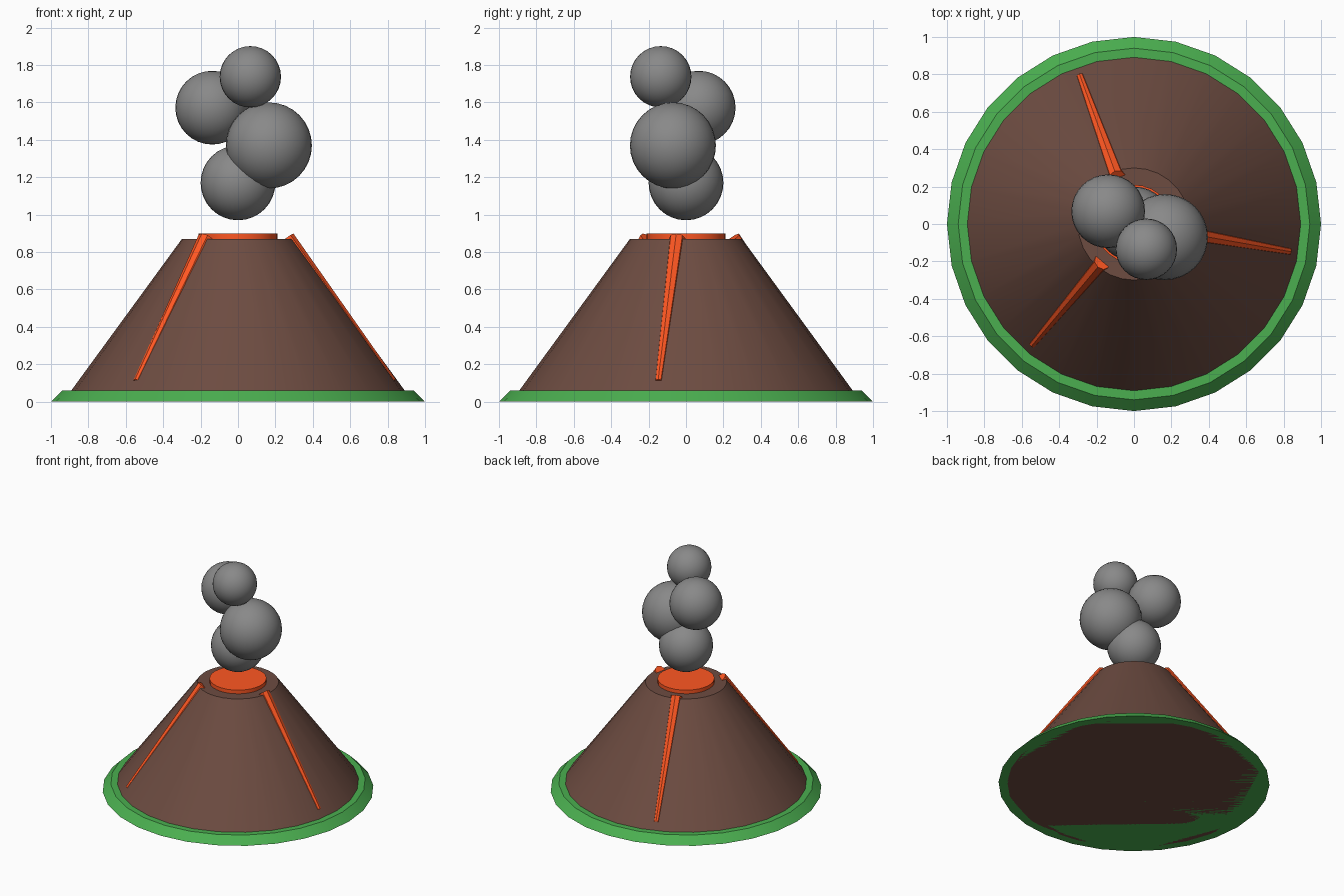
import bpy, math
from mathutils import Vector

if "Cube" in bpy.data.objects:
    bpy.data.objects.remove(bpy.data.objects["Cube"])


def material(name, r, g, b):
    m = bpy.data.materials.new(name)
    m.diffuse_color = (r, g, b, 1)
    m.use_nodes = True
    m.node_tree.nodes["Principled BSDF"].inputs["Base Color"].default_value = m.diffuse_color
    return m


GREEN = material("grass", 0.07, 0.43, 0.08)
BROWN = material("rock", 0.153, 0.072, 0.053)
ORANGE = material("lava", 1.0, 0.095, 0.016)
GREY = material("smoke", 0.25, 0.25, 0.25)


def finish(name, mat, angle):
    ob = bpy.context.object
    ob.name = name
    ob.data.materials.append(mat)
    if angle:
        bpy.ops.object.shade_smooth_by_angle(angle=math.radians(angle))
    return ob


def frustum(name, mat, start, end, r1, r2, sides, angle=30):
    """Tapered cylinder running from start to end."""
    a, b = Vector(start), Vector(end)
    bpy.ops.mesh.primitive_cone_add(
        vertices=sides, radius1=r1, radius2=r2, depth=(b - a).length,
        location=(a + b) / 2,
        rotation=(b - a).to_track_quat('Z', 'Y').to_euler())
    return finish(name, mat, angle)


# Grass base, mountain and crater lava
frustum("grass_base", GREEN, (0, 0, 0), (0, 0, 0.06), 1.0, 0.94, 28)
frustum("mountain", BROWN, (0, 0, 0), (0, 0, 0.87), 0.935, 0.30, 28)
frustum("crater_lava", ORANGE, (0, 0, 0.84), (0, 0, 0.9), 0.21, 0.21, 28)

# Lava streams, half sunk into the slope
for i, deg in enumerate((110, 230, 350)):
    c, s = math.cos(math.radians(deg)), math.sin(math.radians(deg))
    frustum(f"lava_stream_{i + 1}", ORANGE,
            (0.84 * c, 0.84 * s, 0.108), (0.265 * c, 0.265 * s, 0.872),
            0.02, 0.045, 8, 0)

# Smoke puffs: x, y, z, radius
puffs = [(0, 0, 1.17, 0.2), (0.165, -0.07, 1.37, 0.23),
         (-0.138, 0.068, 1.572, 0.197), (0.066, -0.135, 1.737, 0.164)]
for i, (x, y, z, r) in enumerate(puffs):
    bpy.ops.mesh.primitive_uv_sphere_add(
        segments=32, ring_count=16, radius=r, location=(x, y, z))
    finish(f"smoke_puff_{i + 1}", GREY, 60)
